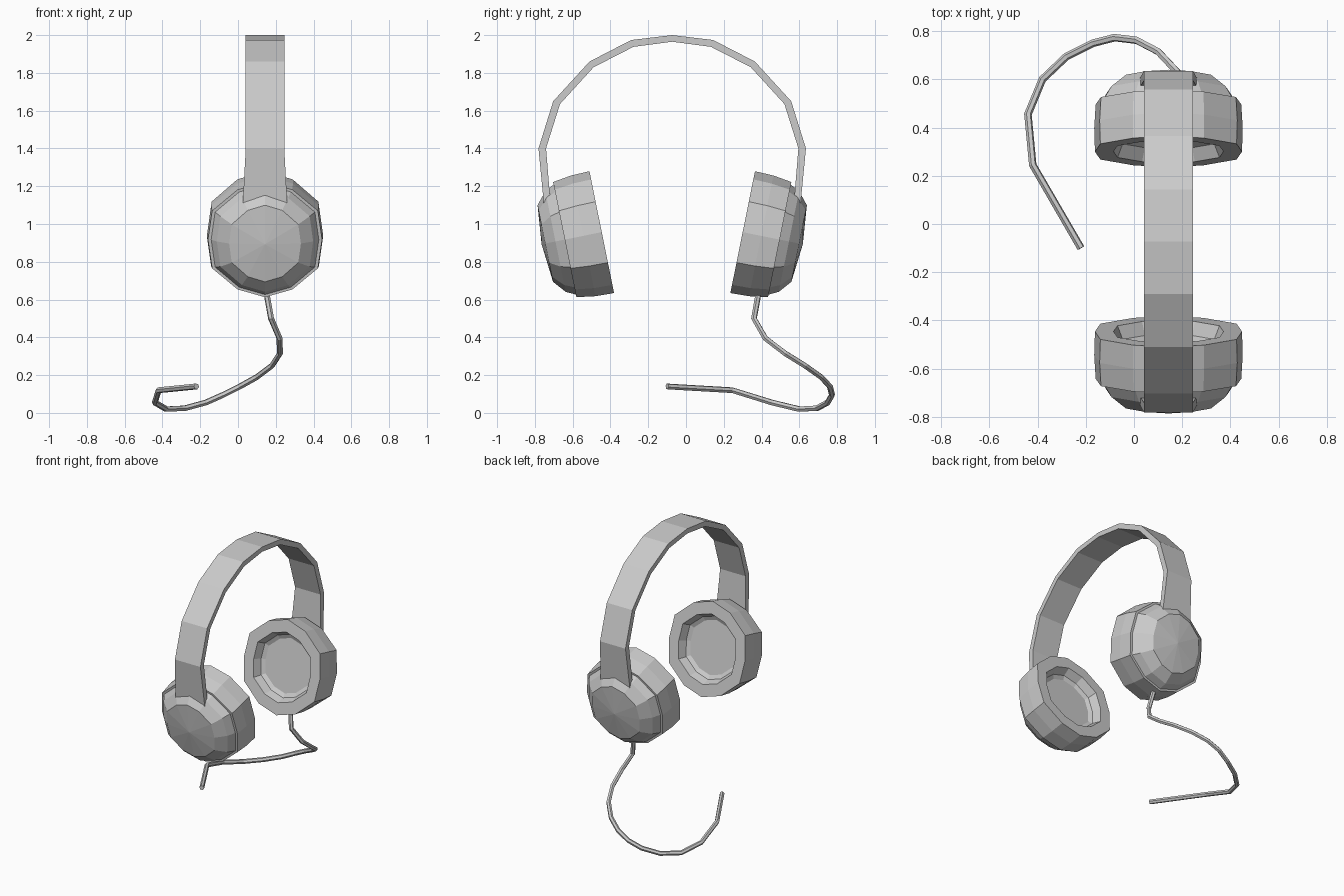
import bpy, bmesh
from math import sin, cos, pi
from mathutils import Vector

if "Cube" in bpy.data.objects:
    bpy.data.objects.remove(bpy.data.objects["Cube"])

CX, CY = 0.143, -0.073           # centre of the headset
OUT = Vector((0, 0.98, -0.198))  # tilted ear cup axis, pointing outward
UP = Vector((0, 0.198, 0.98))
CUP = Vector((CX, 0.30, 0.957))  # centre of the ear-side rim


def finish(name, bm):
    bmesh.ops.recalc_face_normals(bm, faces=bm.faces)
    mesh = bpy.data.meshes.new(name)
    bm.to_mesh(mesh)
    bm.free()
    ob = bpy.data.objects.new(name, mesh)
    bpy.context.collection.objects.link(ob)
    return ob


def bridge(bm, a, b):
    n = len(a)
    for i in range(n):
        bm.faces.new((a[i], a[(i + 1) % n], b[(i + 1) % n], b[i]))


def loft_cup(name, rings, end_depth, side):
    """12-sided lathe; rings = (depth, half width, half height)."""
    bm = bmesh.new()

    def place(u, v, d):
        p = CUP + OUT * d + UP * v + Vector((u, 0, 0))
        if side < 0:
            p.y = 2 * CY - p.y
        return bm.verts.new(p)

    loops = []
    for d, w, h in rings:
        loop = []
        for i in range(12):
            a = i * pi / 6
            k = 1.07 if i % 6 in (2, 4) else 0.96 if i % 6 in (1, 5) else 1
            loop.append(place(w * k * sin(a), h * cos(a), d))
        loops.append(loop)
    for a, b in zip(loops, loops[1:]):
        bridge(bm, a, b)
    bm.faces.new(loops[0])
    # gently domed outer cap
    tip = place(0, 0, end_depth)
    for i in range(12):
        bm.faces.new((loops[-1][i], loops[-1][(i + 1) % 12], tip))
    return finish(name, bm)


# Ear cups: recess floor, recess lip, rim, side wall, small step, dome
cup_rings = [(0.07, 0.18, 0.19), (0.055, 0.205, 0.218), (0, 0.228, 0.243),
             (0, 0.305, 0.329), (0.10, 0.308, 0.326), (0.2, 0.302, 0.311),
             (0.2, 0.285, 0.297), (0.25, 0.255, 0.272), (0.305, 0.19, 0.207)]
loft_cup("ear_cup_back", cup_rings, 0.325, 1)
loft_cup("ear_cup_front", cup_rings, 0.325, -1)

# Headband: (outer y, outer z, inner y, inner z, half width), mirrored over the crown
half = [(0.675, 1.06, 0.64, 1.06, 0.120), (0.708, 1.40, 0.668, 1.40, 0.102),
        (0.63, 1.65, 0.594, 1.635, 0.102), (0.438, 1.86, 0.416, 1.83, 0.102),
        (0.217, 1.974, 0.205, 1.938, 0.102), (0, 2.0, 0, 1.965, 0.102)]
profile = half + [(-a, b, -c, d, w) for a, b, c, d, w in half[-2::-1]]
bm = bmesh.new()
sections = [[bm.verts.new((CX + x, CY + y, z)) for x, y, z in
             ((-w, oy, oz), (w, oy, oz), (w, iy, iz), (-w, iy, iz))]
            for oy, oz, iy, iz, w in profile]
for a, b in zip(sections, sections[1:]):
    bridge(bm, a, b)
bm.faces.new(sections[0])
bm.faces.new(sections[-1])
finish("headband", bm)

# Cord hanging from the back cup and curling over the ground
path = [(0.15, 0.385, 0.64), (0.175, 0.36, 0.5), (0.22, 0.42, 0.395),
        (0.222, 0.525, 0.315), (0.18, 0.63, 0.25), (0.10, 0.715, 0.19),
        (0.01, 0.762, 0.14), (-0.08, 0.773, 0.095), (-0.17, 0.75, 0.055),
        (-0.28, 0.695, 0.025), (-0.38, 0.60, 0.02), (-0.44, 0.455, 0.055),
        (-0.42, 0.245, 0.12), (-0.22, -0.10, 0.14)]
curve = bpy.data.curves.new("cord", 'CURVE')
curve.dimensions = '3D'
curve.bevel_depth = 0.016
curve.bevel_resolution = 1
curve.use_fill_caps = True
spline = curve.splines.new('POLY')
spline.points.add(len(path) - 1)
for point, co in zip(spline.points, path):
    point.co = (*co, 1)
spline.use_smooth = False
bpy.context.collection.objects.link(bpy.data.objects.new("cord", curve))
